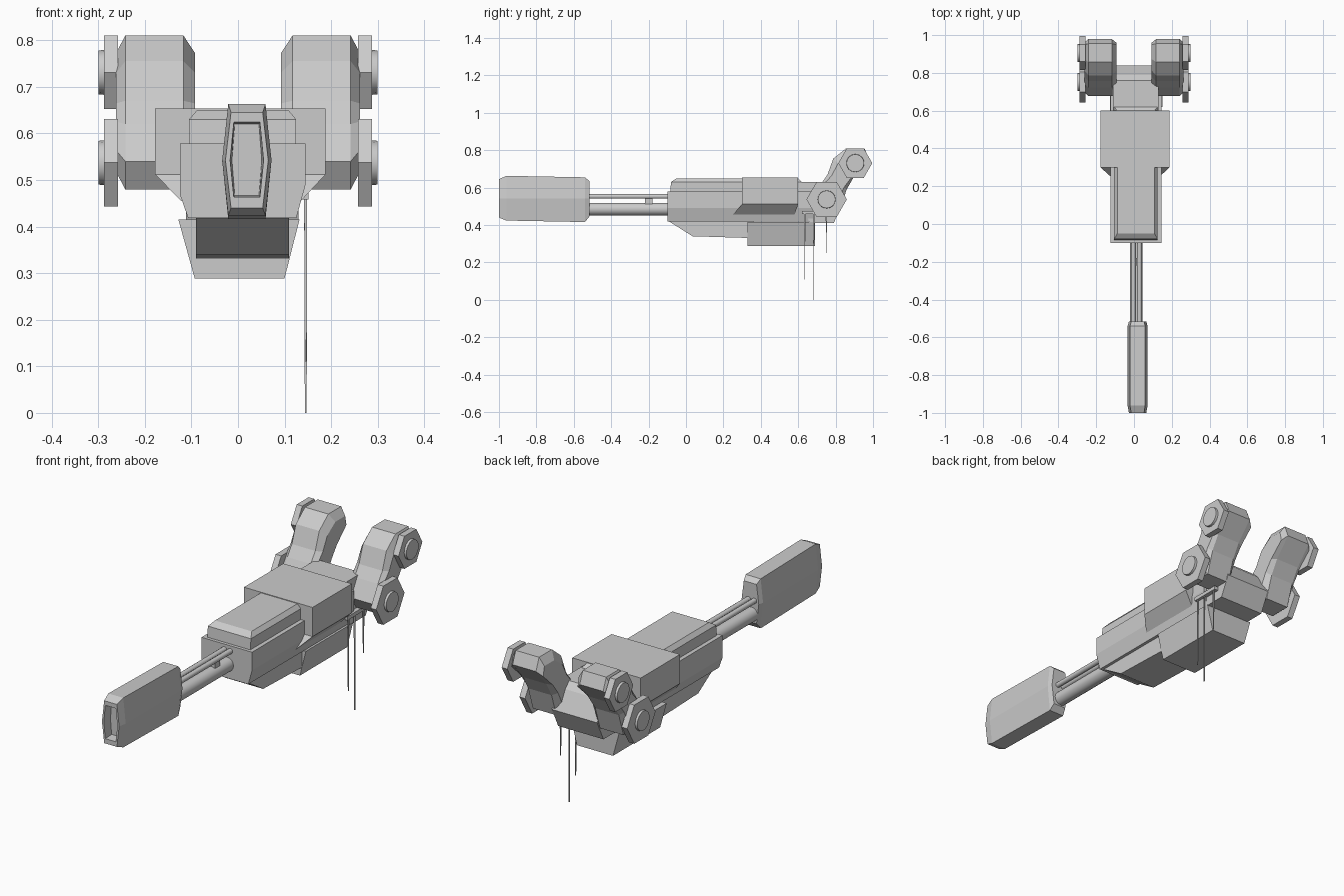
import bpy, bmesh, math
from mathutils import Matrix

if "Cube" in bpy.data.objects:
    bpy.data.objects.remove(bpy.data.objects["Cube"])


def loft(name, rings):
    """Skin a list of equal-length point rings and cap both ends."""
    bm = bmesh.new()
    vs = [[bm.verts.new(p) for p in r] for r in rings]
    n = len(rings[0])
    for a, b in zip(vs, vs[1:]):
        for i in range(n):
            j = (i + 1) % n
            bm.faces.new((a[i], a[j], b[j], b[i]))
    bm.faces.new(vs[0])
    bm.faces.new(vs[-1])
    bmesh.ops.recalc_face_normals(bm, faces=bm.faces)
    me = bpy.data.meshes.new(name)
    bm.to_mesh(me)
    bm.free()
    ob = bpy.data.objects.new(name, me)
    bpy.context.collection.objects.link(ob)
    return ob


def rect(x0, x1, y0, y1, z):
    return [(x0, y0, z), (x1, y0, z), (x1, y1, z), (x0, y1, z)]


def side(x, profile):
    return [(x, y, z) for y, z in profile]


def disc(x, cy, cz, r, n):
    return [(x, cy + r * math.cos(2 * math.pi * i / n), cz + r * math.sin(2 * math.pi * i / n))
            for i in range(n)]


def tube(name, x, z, r, y0, y1, n):
    ring = [(x + r * math.cos(2 * math.pi * i / n), z + r * math.sin(2 * math.pi * i / n))
            for i in range(n)]
    ob = loft(name, [[(a, y, b) for a, b in ring] for y in (y0, y1)])
    for p in ob.data.polygons:
        p.use_smooth = len(p.vertices) == 4
    return ob


# head: six-sided section along y, with a deep slot in the front face
def head_ring(y, hw, hm, z0, z1):
    c, zm = 0.019, 0.542
    return [(c - hw, y, z1), (c + hw, y, z1), (c + hm, y, zm),
            (c + hw, y, z0), (c - hw, y, z0), (c - hm, y, zm)]


loft("head", [head_ring(-0.955, 0.026, 0.032, 0.467, 0.620),
              head_ring(-1.0, 0.028, 0.036, 0.463, 0.624),
              head_ring(-1.0, 0.034, 0.046, 0.440, 0.645),
              head_ring(-0.96, 0.040, 0.053, 0.424, 0.663),
              head_ring(-0.54, 0.040, 0.053, 0.416, 0.655),
              head_ring(-0.517, 0.034, 0.046, 0.445, 0.635)])

# neck: one thick pipe, two thin pipes and a clip
tube("neck_pipe", 0.012, 0.485, 0.034, -0.54, -0.05, 16)
for i, x in enumerate((-0.003, 0.029)):
    tube(f"neck_thin_pipe_{i}", x, 0.553, 0.013, -0.54, -0.05, 10)
loft("neck_clip", [rect(-0.005, 0.03, -0.22, -0.18, z) for z in (0.51, 0.55)])

# main hull: box with chamfered lower edges
hull = [(-0.125, 0.578), (0.145, 0.578), (0.145, 0.49), (0.125, 0.418),
        (-0.107, 0.418), (-0.125, 0.47)]
loft("main_hull", [[(x, -0.1, z) for x, z in hull], [(x, 0.68, z) for x, z in hull]])

# upper deck with bevelled rim
loft("upper_deck", [rect(-0.105, 0.125, -0.085, 0.62, 0.57),
                    rect(-0.105, 0.125, -0.08, 0.62, 0.63),
                    rect(-0.088, 0.108, -0.05, 0.60, 0.65)])

# keel: sloping nose under the hull
keel = [(-0.1, 0.425), (0.035, 0.34), (0.36, 0.33), (0.36, 0.425)]
loft("keel", [side(-0.09, keel), side(0.11, keel)])

# belly block, tapered downwards
loft("belly_block", [rect(-0.093, 0.1, 0.33, 0.69, 0.289),
                     rect(-0.128, 0.132, 0.33, 0.69, 0.415)])

# wide mid section with slanted underside
loft("mid_block", [rect(-0.122, 0.135, 0.25, 0.58, 0.455),
                   rect(-0.178, 0.188, 0.30, 0.60, 0.512),
                   rect(-0.178, 0.188, 0.30, 0.60, 0.653)])

# tail block between the pods
tail = [(0.58, 0.63), (0.76, 0.63), (0.79, 0.60), (0.838, 0.51), (0.79, 0.412), (0.66, 0.412)]
loft("tail_block", [side(-0.112, tail), side(0.13, tail)])

# pods: bent slab with bevelled sides, hexagonal plates and round caps
pod = [(0.675, 0.54), (0.72, 0.62), (0.755, 0.67), (0.785, 0.755), (0.855, 0.81), (0.955, 0.81),
       (0.98, 0.75), (0.90, 0.66), (0.86, 0.59), (0.825, 0.48), (0.715, 0.48)]


def shrink(f):
    return [((y - (0.765 + (z - 0.53) * 0.6)) * f + 0.765 + (z - 0.53) * 0.6,
             (z - 0.645) * (f + 0.02) + 0.645) for y, z in pod]


for s, label in ((-1, "left"), (1, "right")):
    loft(f"{label}_pod", [side(s * x, shrink(f))
                          for x, f in ((0.092, 0.75), (0.117, 0.98), (0.242, 0.98), (0.262, 0.75))])
    for part, cy, cz, r in (("lower", 0.752, 0.537, 0.108), ("upper", 0.905, 0.731, 0.091)):
        loft(f"{label}_{part}_hex_plate", [disc(s * x, cy, cz, r, 6) for x in (0.258, 0.288)])
        cap = loft(f"{label}_{part}_cap", [disc(s * 0.28, cy, cz, 0.049, 16),
                                           disc(s * 0.299, cy, cz, 0.047, 16)])
        for p in cap.data.polygons:
            p.use_smooth = len(p.vertices) == 4
            
# antenna rail and three hanging antennas
loft("antenna_rail", [rect(0.125, 0.151, 0.62, 0.765, z) for z in (0.458, 0.476)])
for i, (y, z) in enumerate(((0.635, 0.11), (0.683, 0.0), (0.75, 0.25))):
    loft(f"antenna_{i}", [disc_z for disc_z in (
        rect(0.1435, 0.1475, y - 0.002, y + 0.002, z),
        rect(0.142, 0.148, y - 0.003, y + 0.003, 0.46))])
